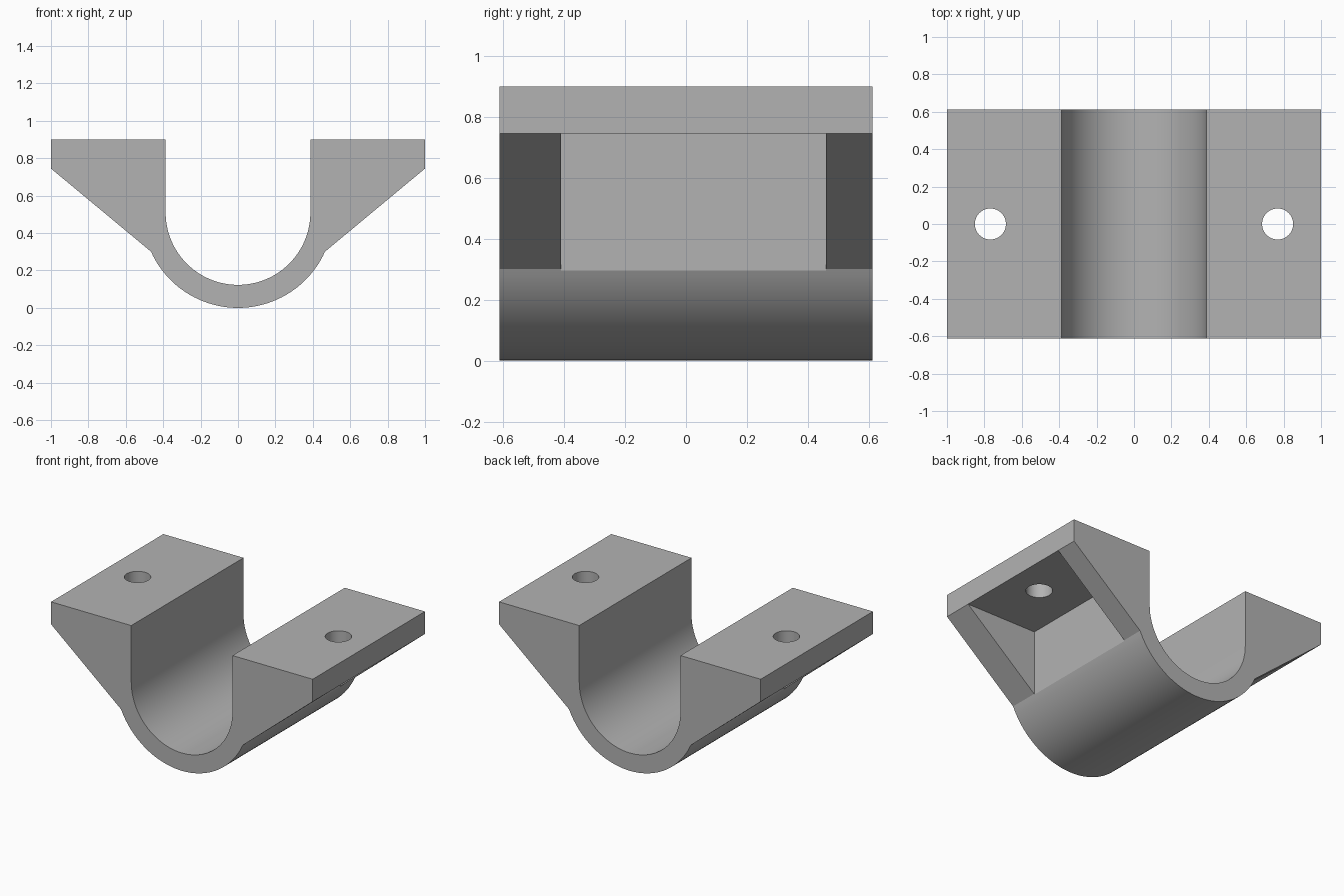
import bpy
import bmesh
from math import sin, cos, asin, pi, radians

# Remove the default object
old = bpy.data.objects.get("Cube")
if old:
    bpy.data.objects.remove(old, do_unlink=True)

# Main dimensions
TOP, EDGE = 0.9, 0.745          # flange top and underside at its outer edge
HALF = 0.613                    # half depth
AXIS, INNER, OUTER = 0.51, 0.387, 0.51
KINK = 0.465                    # where the slope meets the outer arc

grey = bpy.data.materials.new("plain grey")
grey.use_nodes = True
GREY = (0.45, 0.45, 0.45, 1)
grey.diffuse_color = GREY
grey.node_tree.nodes["Principled BSDF"].inputs["Base Color"].default_value = GREY


def make_object(name, bm):
    bmesh.ops.recalc_face_normals(bm, faces=bm.faces)
    mesh = bpy.data.meshes.new(name)
    bm.to_mesh(mesh)
    bm.free()
    mesh.materials.append(grey)
    obj = bpy.data.objects.new(name, mesh)
    bpy.context.collection.objects.link(obj)
    return obj


def arc(radius, reach, steps):
    """Points along the bottom of a circle, from -reach to +reach."""
    angles = [-reach + 2 * reach * i / steps for i in range(steps + 1)]
    return [(radius * sin(a), AXIS - radius * cos(a)) for a in angles]


def extrude_profile(name, points, y0, y1):
    bm = bmesh.new()
    face = bm.faces.new([bm.verts.new((x, y0, z)) for x, z in points])
    moved = bmesh.ops.extrude_face_region(bm, geom=[face])["geom"]
    verts = [g for g in moved if isinstance(g, bmesh.types.BMVert)]
    bmesh.ops.translate(bm, verts=verts, vec=(0, y1 - y0, 0))
    return make_object(name, bm)


def bolt_hole(x):
    bm = bmesh.new()
    bmesh.ops.create_cone(bm, cap_ends=True, segments=48,
                          radius1=0.083, radius2=0.083, depth=1)
    bmesh.ops.translate(bm, verts=bm.verts, vec=(x, 0, TOP))
    return make_object("bolt_hole_cutter", bm)


# Saddle body: trough with sloped flanges on both sides
outline = arc(OUTER, asin(KINK / OUTER), 48)
outline += [(1, EDGE), (1, TOP), (INNER, TOP)]
outline += reversed(arc(INNER, pi / 2, 64))
outline += [(-INNER, TOP), (-1, TOP), (-1, EDGE)]
saddle = extrude_profile("pipe_saddle", outline, -HALF, HALF)

# Pockets under the flanges and bolt holes through them
cutters = []
for side in (-1, 1):
    wall, out = side * (KINK - 0.002), side * 1.2
    pocket = [(wall, 0.1), (out, 0.1), (out, EDGE), (wall, EDGE)]
    cutters.append(extrude_profile("pocket_cutter", pocket, -0.41, 0.46))
    cutters.append(bolt_hole(side * 0.768))

bpy.ops.object.select_all(action="DESELECT")
bpy.context.view_layer.objects.active = saddle
saddle.select_set(True)
for cutter in cutters:
    cutter.hide_render = True
    cut = saddle.modifiers.new("cut", "BOOLEAN")
    cut.operation = "DIFFERENCE"
    cut.solver = "EXACT"
    cut.object = cutter
    bpy.ops.object.modifier_apply(modifier=cut.name)
    bpy.data.objects.remove(cutter, do_unlink=True)

bpy.ops.object.shade_smooth_by_angle(angle=radians(20))
